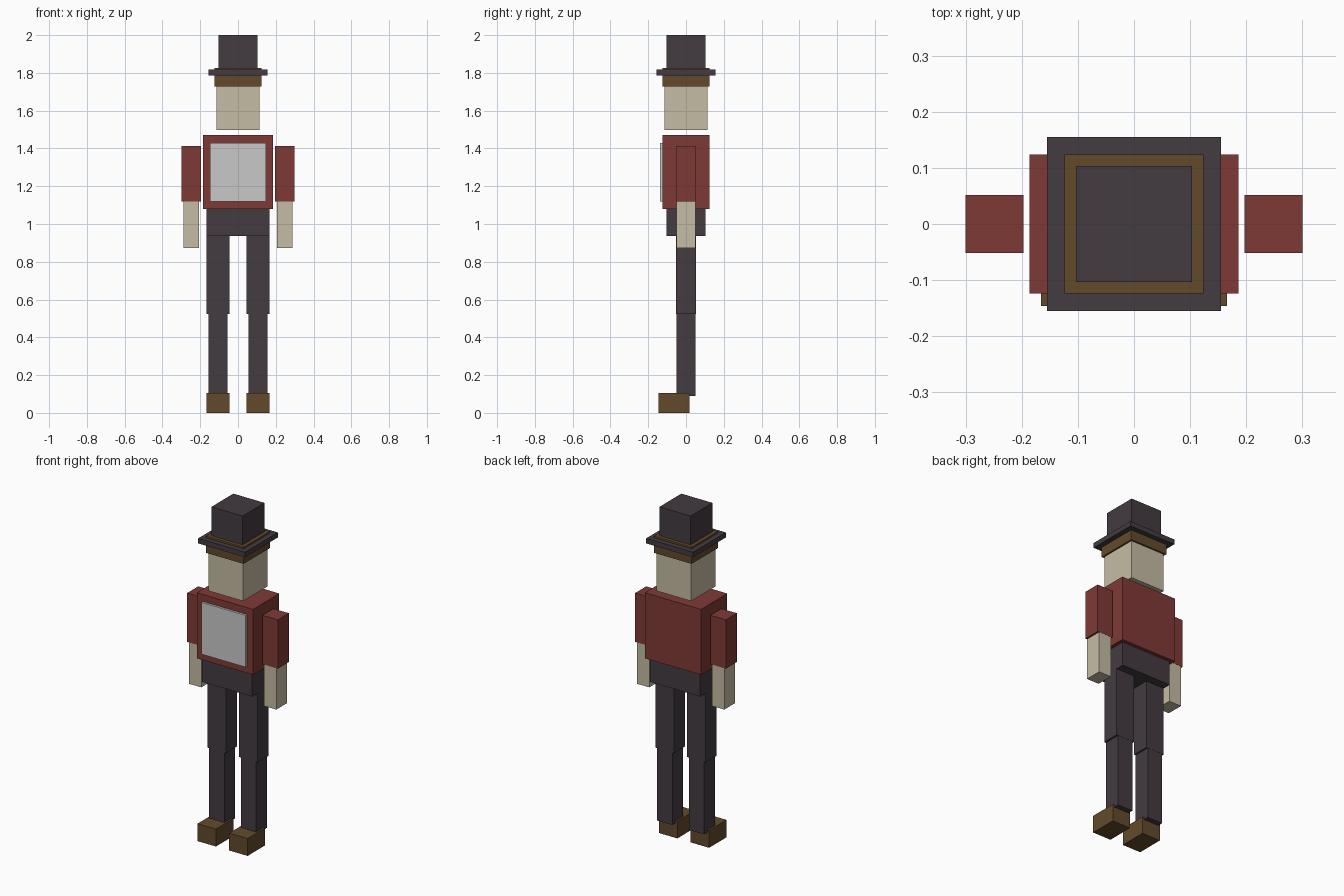
import bpy
import bmesh

if "Cube" in bpy.data.objects:
    bpy.data.objects.remove(bpy.data.objects["Cube"])


def material(name, rgb):
    """Flat colour given as sRGB bytes, stored as linear values."""
    def lin(c):
        c /= 255
        return c / 12.92 if c <= 0.04045 else ((c + 0.055) / 1.055) ** 2.4
    m = bpy.data.materials.new(name)
    m.diffuse_color = (*[lin(c) for c in rgb], 1)
    m.use_nodes = True
    m.node_tree.nodes["Principled BSDF"].inputs["Base Color"].default_value = m.diffuse_color
    return m


charcoal = material("charcoal", (67, 59, 65))
brown = material("brown", (98, 74, 43))
skin = material("skin", (197, 188, 164))
red = material("red", (126, 58, 53))
pale = material("pale grey", (201, 201, 201))


def box(name, x, y, z, mat):
    """Box spanning the (min, max) ranges on each axis."""
    bm = bmesh.new()
    bmesh.ops.create_cube(bm, size=1)
    for v in bm.verts:
        v.co = [r[0] if c < 0 else r[1] for c, r in zip(v.co, (x, y, z))]
    mesh = bpy.data.meshes.new(name)
    bm.to_mesh(mesh)
    bm.free()
    mesh.materials.append(mat)
    ob = bpy.data.objects.new(name, mesh)
    bpy.context.collection.objects.link(ob)
    return ob


def centred(name, hx, hy, z, mat):
    return box(name, (-hx, hx), (-hy, hy), z, mat)


def pair(name, x, y, z, mat):
    """Matching left and right limb parts."""
    box(name + "_right", x, y, z, mat)
    box(name + "_left", (-x[1], -x[0]), y, z, mat)


# Hat, hair and head
centred("hat_crown", 0.103, 0.103, (1.81, 2.0), charcoal)
centred("hat_brim", 0.155, 0.155, (1.787, 1.817), charcoal)
centred("hair", 0.124, 0.124, (1.727, 1.827), brown)
centred("head", 0.114, 0.114, (1.498, 1.74), skin)

# Torso with raised shirt front, and hips
centred("jacket", 0.186, 0.124, (1.08, 1.472), red)
box("shirt_front", (-0.147, 0.147), (-0.137, -0.12), (1.12, 1.43), pale)
centred("hips", 0.166, 0.103, (0.936, 1.082), charcoal)

# Arms
pair("sleeve", (0.197, 0.30), (-0.052, 0.052), (1.12, 1.412), red)
pair("forearm", (0.207, 0.289), (-0.051, 0.051), (0.872, 1.122), skin)

# Legs and shoes
pair("thigh", (0.044, 0.166), (-0.052, 0.052), (0.523, 0.936), charcoal)
pair("shin", (0.055, 0.155), (-0.051, 0.051), (0.09, 0.525), charcoal)
pair("shoe", (0.044, 0.166), (-0.146, 0.019), (0.0, 0.104), brown)
